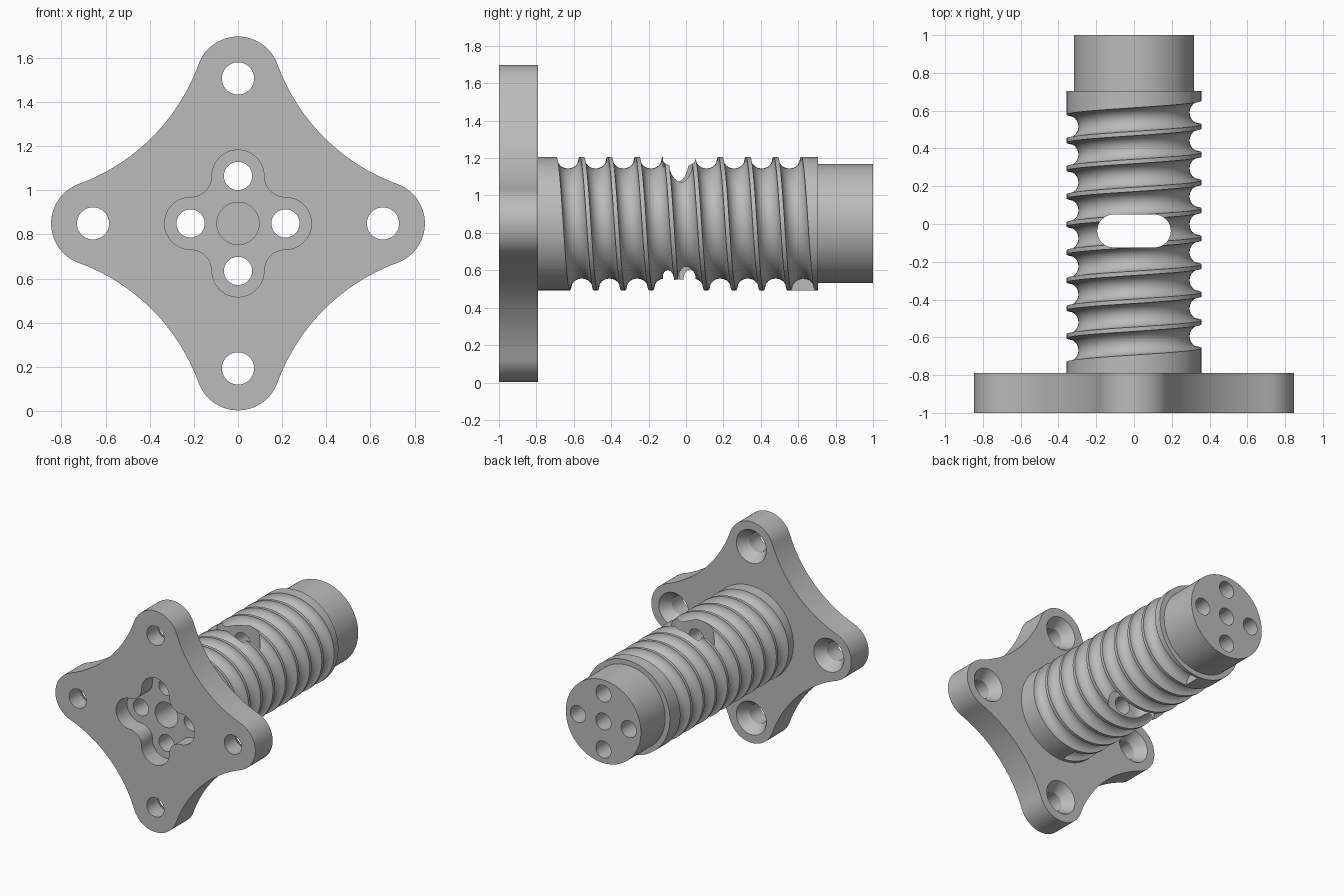
import bpy, bmesh, math
from math import sin, cos, pi, radians
from mathutils import Matrix, Vector

cube = bpy.data.objects.get("Cube")
if cube:
    bpy.data.objects.remove(cube, do_unlink=True)

AXIS_Z = 0.85      # height of the shaft axis
HOLE_DIST = 0.215  # shaft bolt holes, distance from the axis
LOBE_DIST = 0.657  # flange bolt holes, distance from the axis

grey = bpy.data.materials.new("plain grey")
grey.use_nodes = True
grey.diffuse_color = (0.5, 0.5, 0.5, 1)
grey.node_tree.nodes["Principled BSDF"].inputs["Base Color"].default_value = (0.5, 0.5, 0.5, 1)


def new_object(name, bm):
    bmesh.ops.recalc_face_normals(bm, faces=bm.faces[:])
    mesh = bpy.data.meshes.new(name)
    bm.to_mesh(mesh)
    bm.free()
    mesh.materials.append(grey)
    ob = bpy.data.objects.new(name, mesh)
    bpy.context.collection.objects.link(ob)
    return ob


def loft(name, rings):
    """Join matching rings of points into a closed solid."""
    bm = bmesh.new()
    rows = [[bm.verts.new(p) for p in ring] for ring in rings]
    n = len(rows[0])
    for a, b in zip(rows, rows[1:]):
        for i in range(n):
            j = (i + 1) % n
            bm.faces.new((a[i], a[j], b[j], b[i]))
    bm.faces.new(rows[0])
    bm.faces.new(rows[-1])
    return new_object(name, bm)


def prism(name, outline, y0, y1):
    return loft(name, [[(x, y, AXIS_Z + z) for x, z in outline] for y in (y0, y1)])


def arc(cx, cy, r, a0, a1, n):
    return [(cx + r * cos(radians(a0 + (a1 - a0) * i / n)),
             cy + r * sin(radians(a0 + (a1 - a0) * i / n))) for i in range(n + 1)]


def turned(name, profile, cx=0, cz=0, n=40):
    """Solid of revolution about a line along y; profile is (radius, y)."""
    return loft(name, [[(cx + r * cos(2 * pi * i / n), y, AXIS_Z + cz + r * sin(2 * pi * i / n))
                        for i in range(n)] for r, y in profile])


def four_fold(points):
    """Repeat one quarter of an outline around the axis, skipping doubles."""
    out = []
    for k in range(4):
        rot = Matrix.Rotation(k * pi / 2, 2)
        for p in points:
            v = rot @ Vector(p)
            if not out or (v - out[-1]).length > 1e-4:
                out.append(v)
    if (out[0] - out[-1]).length < 1e-4:
        out.pop()
    return out


def cut(target, cutters):
    for c in cutters:
        mod = target.modifiers.new("cut", 'BOOLEAN')
        mod.operation = 'DIFFERENCE'
        mod.solver = 'EXACT'
        mod.object = c
    bpy.context.view_layer.update()
    dg = bpy.context.evaluated_depsgraph_get()
    mesh = bpy.data.meshes.new_from_object(target.evaluated_get(dg))
    target.modifiers.clear()
    target.data = mesh


# Flange: four round lobes joined by tangent concave arcs
lobe_r, tilt = 0.19, 20
t = radians(tilt)
big_r = (LOBE_DIST + lobe_r * (sin(t) - cos(t))) / (cos(t) - sin(t))
big_c = (lobe_r + big_r) * cos(t)
quarter = (arc(LOBE_DIST, 0, lobe_r, tilt - 90, 90 - tilt, 24)
           + arc(big_c, big_c, big_r, 270 - tilt, 180 + tilt, 24))
flange = prism("mounting_flange", four_fold(quarter), -1, -0.79)

# Shaft with the plain end collar
shaft = turned("threaded_shaft", [(0.357, -0.79), (0.357, 0.705), (0.318, 0.705), (0.318, 1)], n=96)

# Helical round groove cutter
turns, steps, pitch = 9, 64, 0.148
rings = []
for s in range(turns * steps + 1):
    phi = 2 * pi * s / steps
    y = -0.705 + pitch * s / steps
    rings.append([(-(0.357 + u) * sin(phi), y + v, AXIS_Z - (0.357 + u) * cos(phi))
                  for u, v in arc(0, 0, 0.063, 4, 364, 20)[:-1]])
groove = loft("groove_cutter", rings)

# Slot cutter, straight through from top to bottom
slot_outline = arc(0.108, -0.037, 0.087, -90, 90, 20) + arc(-0.108, -0.037, 0.087, 90, 270, 20)
slot = loft("slot_cutter", [[(x, y, z) for x, y in slot_outline] for z in (0.3, 1.4)])

# Cross-shaped front pocket with the centre bores
pocket_r = 0.118
pocket_quarter = (arc(HOLE_DIST, 0, pocket_r, -90, 90, 20)
                  + arc(HOLE_DIST, HOLE_DIST, HOLE_DIST - pocket_r, 270, 180, 12))
pocket = prism("pocket_cutter", four_fold(pocket_quarter), -1.1, -0.867)
front_bore = turned("front_bore_cutter", [(0.096, -0.95), (0.096, -0.5)])
rear_bore = turned("rear_bore_cutter", [(0.064, 0.6), (0.064, 1.1)])

# Bolt holes through the shaft, countersunk ones in the flange
bolt_holes, flange_holes = [], []
for k in range(4):
    dx, dz = cos(k * pi / 2), sin(k * pi / 2)
    bolt_holes.append(turned("bolt_cutter", [(0.064, -1.2), (0.064, 1.2)],
                             dx * HOLE_DIST, dz * HOLE_DIST))
    flange_holes.append(turned("flange_hole_cutter",
                               [(0.073, -1.1), (0.073, -0.87), (0.127, -0.79), (0.127, -0.7)],
                               dx * LOBE_DIST, dz * LOBE_DIST))

cut(flange, [pocket, front_bore] + bolt_holes + flange_holes)
cut(shaft, [groove, slot, front_bore, rear_bore] + bolt_holes)
for c in [groove, slot, pocket, front_bore, rear_bore] + bolt_holes + flange_holes:
    bpy.data.objects.remove(c, do_unlink=True)

# Smooth round walls, crisp edges
bpy.ops.object.select_all(action='DESELECT')
for ob in (flange, shaft):
    ob.select_set(True)
bpy.context.view_layer.objects.active = shaft
bpy.ops.object.shade_smooth_by_angle(angle=radians(30))
